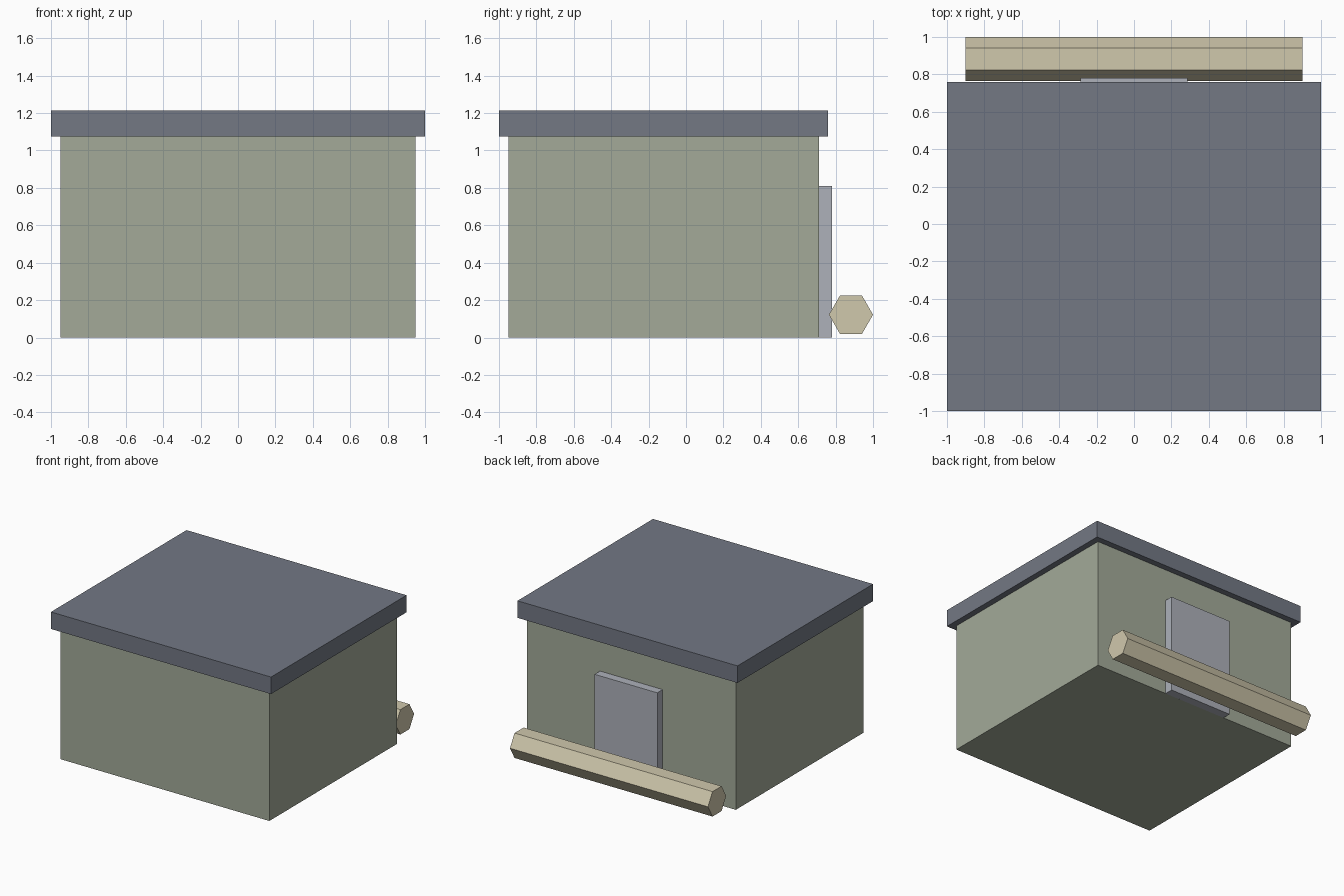
import bpy
import math

cube = bpy.data.objects.get("Cube")
if cube:
    bpy.data.objects.remove(cube, do_unlink=True)


def material(name, rgb):
    """Flat material from 0-255 sRGB values, stored as linear."""
    lin = [((c / 255 + 0.055) / 1.055) ** 2.4 for c in rgb]
    mat = bpy.data.materials.new(name)
    mat.use_nodes = True
    mat.diffuse_color = (*lin, 1)
    bsdf = mat.node_tree.nodes["Principled BSDF"]
    bsdf.inputs["Base Color"].default_value = (*lin, 1)
    return mat


def finish(name, mat):
    obj = bpy.context.object
    obj.name = obj.data.name = name
    bpy.ops.object.transform_apply(location=False, rotation=True, scale=True)
    obj.data.materials.append(mat)
    return obj


def box(name, low, high, mat):
    """Box between two opposite corners."""
    centre = [(a + b) / 2 for a, b in zip(low, high)]
    bpy.ops.mesh.primitive_cube_add(size=1, location=centre)
    bpy.context.object.scale = [b - a for a, b in zip(low, high)]
    return finish(name, mat)


sage = material("sage wall", (163, 170, 153))
slate = material("slate roof", (115, 120, 132))
grey = material("pale grey door", (173, 177, 186))
tan = material("pale tan wood", (208, 200, 172))

# Hut body and overhanging flat roof
box("walls", (-0.95, -0.95, 0), (0.95, 0.71, 1.075), sage)
box("roof", (-1, -1, 1.075), (1, 0.76, 1.215), slate)

# Door slab on the back wall
box("door", (-0.285, 0.71, 0), (0.285, 0.78, 0.81), grey)

# Six-sided log lying across the doorway
bpy.ops.mesh.primitive_cylinder_add(
    vertices=6, radius=0.118, depth=1.8,
    location=(0, 0.882, 0.122), rotation=(0, math.pi / 2, 0))
finish("log", tan)
